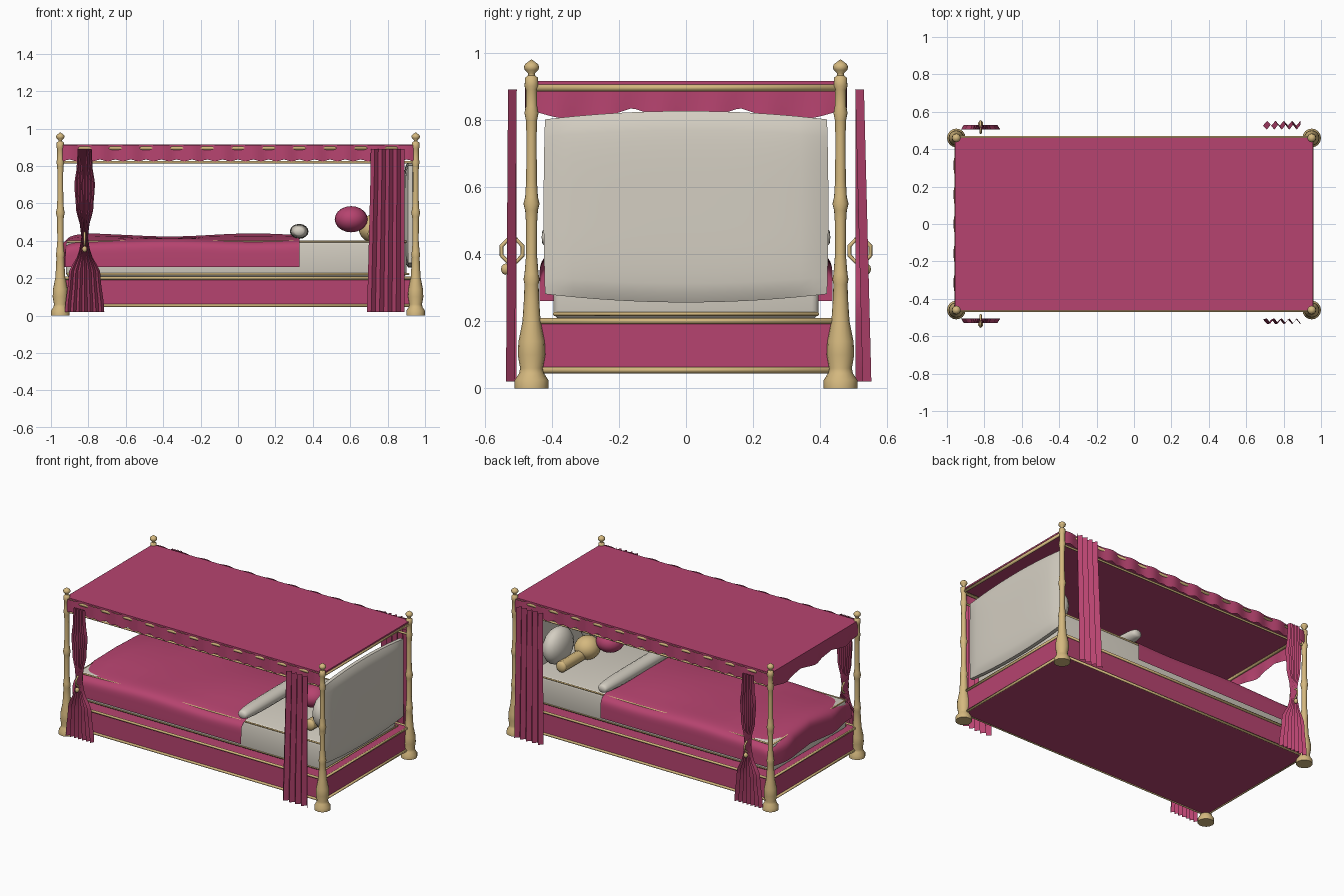
import bpy, bmesh, math
from mathutils import Vector

if "Cube" in bpy.data.objects:
    bpy.data.objects.remove(bpy.data.objects["Cube"])


def material(name, rgb):
    m = bpy.data.materials.new(name)
    m.diffuse_color = (*rgb, 1)
    m.use_nodes = True
    m.node_tree.nodes["Principled BSDF"].inputs["Base Color"].default_value = m.diffuse_color
    return m


PINK = material("raspberry fabric", (0.47, 0.057, 0.16))
GOLD = material("golden wood", (0.66, 0.48, 0.21))
CREAM = material("cream linen", (0.66, 0.62, 0.54))


def finish(name, bm, mat, smooth=40):
    me = bpy.data.meshes.new(name)
    bmesh.ops.recalc_face_normals(bm, faces=bm.faces[:])
    bm.to_mesh(me)
    bm.free()
    ob = bpy.data.objects.new(name, me)
    bpy.context.collection.objects.link(ob)
    me.materials.append(mat)
    if smooth:
        bpy.ops.object.select_all(action='DESELECT')
        ob.select_set(True)
        bpy.context.view_layer.objects.active = ob
        bpy.ops.object.shade_smooth_by_angle(angle=math.radians(smooth))
    return ob


def box(name, lo, hi, mat, bevel=0.0):
    bm = bmesh.new()
    bmesh.ops.create_cube(bm, size=1)
    for v in bm.verts:
        v.co = Vector([(a + b) / 2 + c * (b - a) for a, b, c in zip(lo, hi, v.co)])
    if bevel:
        bmesh.ops.bevel(bm, geom=bm.edges[:], offset=bevel, segments=3, profile=0.5, affect='EDGES')
    return finish(name, bm, mat, 40 if bevel else 0)


def surface(name, f, nu, nv, mat, smooth=60, closed=False):
    """Grid of f(u, v), with u and v from 0 to 1."""
    bm = bmesh.new()
    g = [[bm.verts.new(f(i / nu, j / nv)) for j in range(nv + (not closed))] for i in range(nu + 1)]
    n = len(g[0])
    for i in range(nu):
        for j in range(nv):
            k = (j + 1) % n
            bm.faces.new((g[i][j], g[i + 1][j], g[i + 1][k], g[i][k]))
    bmesh.ops.remove_doubles(bm, verts=bm.verts[:], dist=1e-5)
    return finish(name, bm, mat, smooth)


def tube(name, pts, r, mat, cyclic=False):
    cu = bpy.data.curves.new(name, 'CURVE')
    cu.dimensions = '3D'
    cu.bevel_depth, cu.bevel_resolution, cu.use_fill_caps = r, 2, True
    sp = cu.splines.new('POLY')
    sp.points.add(len(pts) - 1)
    for p, co in zip(sp.points, pts):
        p.co = (*co, 1)
    sp.use_cyclic_u = cyclic
    cu.materials.append(mat)
    ob = bpy.data.objects.new(name, cu)
    bpy.context.collection.objects.link(ob)
    return ob


def ball(name, c, r, mat, seg=20):
    bm = bmesh.new()
    bmesh.ops.create_uvsphere(bm, u_segments=seg, v_segments=seg // 2, radius=1)
    for v in bm.verts:
        v.co = Vector([a + b * d for a, b, d in zip(c, r, v.co)])
    return finish(name, bm, mat, 60)


def lerp(table, z):
    for (z0, a), (z1, b) in zip(table, table[1:]):
        if z <= z1:
            t = (z - z0) / (z1 - z0)
            return a + (b - a) * t * t * (3 - 2 * t)
    return table[-1][1]


def spow(x, p):
    return math.copysign(abs(x) ** p, x)


def loop(x, y, z):
    return [(-x, -y, z), (x, -y, z), (x, y, z), (-x, y, z)]


# turned corner posts with finials
POST = [(0, 0), (0, .05), (.025, .05), (.045, .037), (.06, .034), (.1, .041), (.14, .039),
        (.2, .027), (.26, .023), (.31, .021), (.325, .024), (.34, .021), (.4, .016), (.5, .017),
        (.53, .019), (.55, .024), (.57, .019), (.62, .016), (.75, .015), (.8, .017), (.82, .021),
        (.84, .017), (.89, .017), (.9, .021), (.925, .019), (.932, .01), (.938, .01),
        (.948, .02), (.957, .023), (.966, .019), (.98, 0)]
for sx in (-1, 1):
    for sy in (-1, 1):
        def post(u, v):
            z, r = POST[round(u * (len(POST) - 1))]
            a = 2 * math.pi * v
            return (sx * .95 + r * math.cos(a), sy * .46 + r * math.sin(a), z)
        surface("corner_post", post, len(POST) - 1, 16, GOLD, 50, True)

# base box and its rails
box("base_panel", (-.945, -.455, .05), (.945, .455, .2), PINK)
for z in (.054, .2):
    tube("base_rail", loop(.95, .46, z), .009, GOLD, True)

# mattress with piping
box("mattress", (-.92, -.395, .208), (.9, .395, .4), CREAM, .02)
for z in (.222, .395):
    tube("mattress_piping", loop(.912, .392, z), .006, GOLD, True)


# blanket draped over the sides and the foot
def blanket(u, v):
    a = (v - .5) * math.pi
    y, h = .437 * spow(math.sin(a), .3), abs(math.cos(a)) ** .3
    if u < .3:
        b = (1 - u / .3) * math.pi / 2
        x, k = -.55 - .39 * spow(math.sin(b), .3), max(0, math.cos(b)) ** .3
        x += .016 * math.sin(14 * y + 1) * math.sin(b) ** 6
    else:
        x, k = -.55 + .88 * (u - .3) / .7, 1
    wave = .008 * math.sin(7 * x + 1) * math.cos(6 * y) + .008 * math.cos(9 * y)
    return (x, y, .26 + (.163 + wave) * h * k)


surface("blanket", blanket, 50, 48, PINK, 70)


# folded sheet roll at the blanket edge
def fold(u, v):
    b, a = (u - .5) * math.pi, 2 * math.pi * v
    r = max(0, math.cos(b)) ** .35
    return (.327 + .05 * r * math.cos(a), .43 * spow(math.sin(b), .6), .45 + .04 * r * math.sin(a))


surface("sheet_fold", fold, 24, 16, CREAM, 70, True)


# padded headboard
def headboard(side):
    def f(u, v):
        a, b = 2 * u - 1, 2 * v - 1
        puff = ((1 - a ** 4) * (1 - b ** 4)) ** .5
        return (.922 + side * (.012 + .026 * puff),
                a * (.42 + .004 * (1 - b * b)), .541 + b * (.26 + .025 * (1 - a * a)))
    return f


for s in (-1, 1):
    surface("headboard_cushion", headboard(s), 20, 20, CREAM, 70)
surface("headboard_edge", lambda u, v: (
    .91 + .024 * u,
    *[headboard(0)(*p)[1:] for p in [((4 * v, 0), (1, 4 * v - 1), (3 - 4 * v, 1), (0, 4 - 4 * v))[min(3, int(4 * v))]]][0]),
    1, 80, CREAM, 70)

# pillows and bolster
for s in (-1, 1):
    ball("cream_pillow", (.81, s * .2, .53), (.075, .13, .12), CREAM)
ball("round_cushion", (.605, -.06, .515), (.088, .09, .07), PINK)
ball("bolster_middle", (.725, .01, .465), (.08, .085, .075), GOLD)
tube("bolster", [(.73, -.28, .437), (.73, .28, .437)], .036, GOLD)
for s in (-1, 1):
    ball("bolster_end", (.73, s * .28, .437), (.037, .02, .037), GOLD, 16)

# canopy roof and its rails
box("canopy_roof", (-.957, -.463, .905), (.957, .463, .915), PINK)
tube("canopy_rail", loop(.952, .463, .895), .011, GOLD, True)
for s in (-1, 1):
    tube("lower_canopy_rail", [(-.95, s * .46, .82), (.95, s * .46, .82)], .007, GOLD)

# rippled side valances, the rail peeks out between the ripples
for s in (-1, 1):
    def valance(u, v):
        x = -.94 + 1.88 * u
        w = math.cos(2 * math.pi * x / .164)
        low = .829 + .005 * math.cos(4 * math.pi * x / .164)
        return (x, s * (.472 - .007 * w), .912 + (low - .912) * v)
    surface("side_valance", valance, 138, 4, PINK, 60)


# scalloped foot valance
def foot_valance(u, v):
    y = -.45 + .9 * u
    low = .835 - .035 * abs(math.cos(math.pi * y / .32))
    return (-.961 - .005 * math.cos(40 * y) * v, y, .912 + (low - .912) * v)


surface("foot_valance", foot_valance, 60, 4, PINK, 60)

# curtains: gathered at the foot, hanging free at the head
WAIST = [(.02, .105), (.22, .085), (.35, .03), (.41, .017), (.46, .022), (.58, .047),
         (.7, .055), (.8, .042), (.89, .038)]
for s in (-1, 1):
    def tied(u, v):
        z = .02 + .87 * v
        w = lerp(WAIST, z)
        t = u * 14
        return (-.82 + w * (2 * u - 1), s * (.517 + .012 * (1 if round(t) % 2 else -1)), z)

    def hanging(u, v):
        z = .02 + .87 * v
        x0 = .69 + .02 * min(1, 1.1 * v)
        t = round(u * 9)
        drop = (.022 if s > 0 else .006) * (1 - v)
        return (x0 + (.89 - x0) * u, s * (.517 + drop + .013 * (1 if t % 2 else -1)), z)
    surface("tied_curtain", tied, 14, 24, PINK, 25)
    surface("hanging_curtain", hanging, 9, 6, PINK, 25)
    # tie ring and bead
    tube("tie_ring", [(-.82, s * (.518 + .034 * math.cos(k * math.pi / 4 + .39)),
                       .41 + .036 * math.sin(k * math.pi / 4 + .39)) for k in range(8)], .006, GOLD, True)
    ball("tie_bead", (-.82, s * .537, .355), (.014, .014, .017), GOLD, 12)
